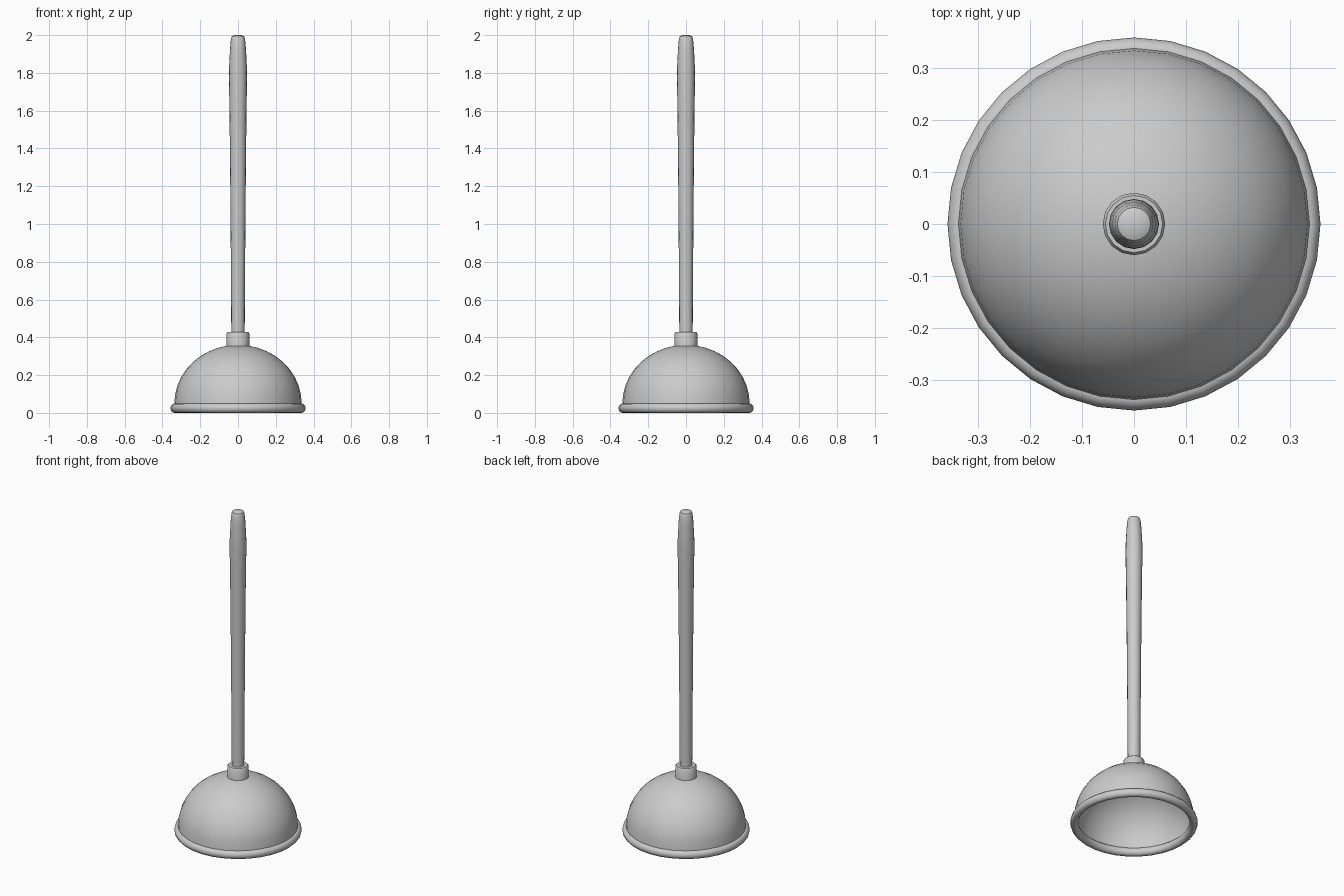
import bpy
import bmesh
import math

cube = bpy.data.objects.get("Cube")
if cube:
    bpy.data.objects.remove(cube, do_unlink=True)

grey = bpy.data.materials.new("plain grey")
grey.use_nodes = True
COLOUR = (0.6, 0.6, 0.6, 1)
grey.diffuse_color = COLOUR
grey.node_tree.nodes["Principled BSDF"].inputs["Base Color"].default_value = COLOUR


def lathe(name, profile, sides, closed=False):
    """Spin a profile of (radius, height) points about the z axis."""
    bm = bmesh.new()
    verts = [bm.verts.new((r, 0, z)) for r, z in profile]
    edges = [bm.edges.new(pair) for pair in zip(verts, verts[1:])]
    if closed:
        edges.append(bm.edges.new((verts[-1], verts[0])))
    bmesh.ops.spin(bm, geom=verts + edges, cent=(0, 0, 0), axis=(0, 0, 1),
                   angle=math.tau, steps=sides, use_merge=True)
    bmesh.ops.remove_doubles(bm, verts=bm.verts, dist=0.0001)
    bmesh.ops.recalc_face_normals(bm, faces=bm.faces)
    mesh = bpy.data.meshes.new(name)
    bm.to_mesh(mesh)
    bm.free()
    mesh.materials.append(grey)
    obj = bpy.data.objects.new(name, mesh)
    bpy.context.collection.objects.link(obj)
    bpy.ops.object.select_all(action="DESELECT")
    obj.select_set(True)
    bpy.context.view_layer.objects.active = obj
    bpy.ops.object.shade_smooth_by_angle(angle=math.radians(40))
    return obj


def dome(radius, height, base, steps=10):
    """Quarter ellipse from the rim up to the axis."""
    angles = [math.pi / 2 * i / steps for i in range(steps + 1)]
    return [(radius * math.cos(a), base + height * math.sin(a)) for a in angles]


# Hollow rubber cup: outer dome up, inner dome back down
outer = [(0.339, 0.025)] + dome(0.337, 0.31, 0.05)
inner = dome(0.325, 0.298, 0.05)[::-1] + [(0.325, 0.025)]
lathe("rubber_cup", outer + inner[1:], 32, closed=True)

# Rounded lip round the mouth of the cup
RING = 12
lip = [(0.335 + 0.023 * math.cos(math.tau * i / RING),
        0.025 + 0.025 * math.sin(math.tau * i / RING)) for i in range(RING)]
lathe("cup_lip", lip, 32, closed=True)

# Collar that grips the handle
lathe("collar", [(0.06, 0.33), (0.06, 0.42), (0.055, 0.427), (0.03, 0.427)], 16)

# Tapered handle with a rounded grip end
lathe("handle", [(0, 0.34), (0.035, 0.34), (0.037, 0.7), (0.041, 1.2),
                 (0.045, 1.6), (0.048, 1.77), (0.047, 1.83), (0.042, 1.93),
                 (0.037, 1.982), (0.032, 1.994), (0.02, 2.0), (0, 2.0)], 16)
